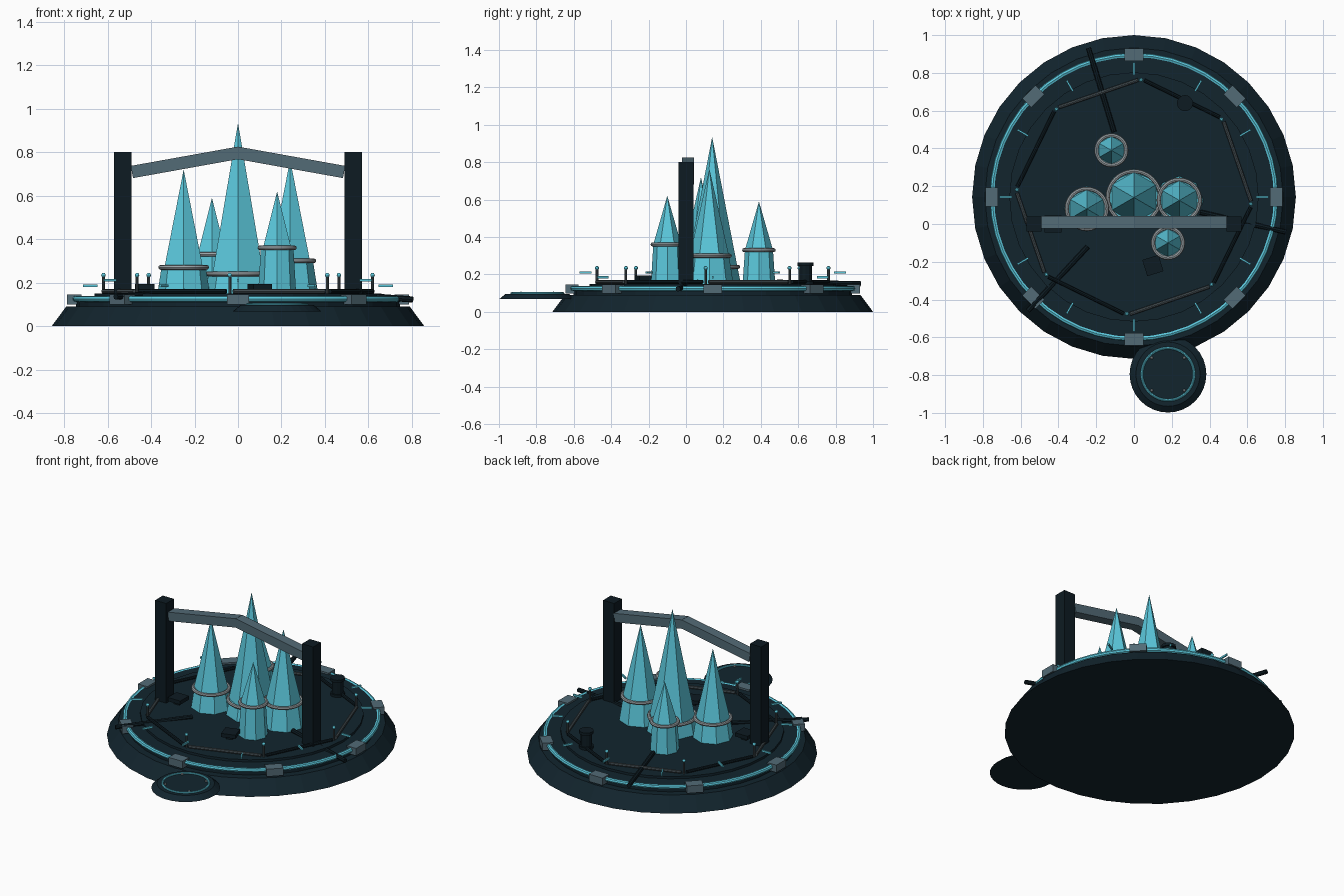
import bpy, math
from math import sin, cos, radians, pi
from mathutils import Vector

if "Cube" in bpy.data.objects:
    bpy.data.objects.remove(bpy.data.objects["Cube"])

CY = 0.143  # island centre in y


def material(name, r, g, b):
    m = bpy.data.materials.new(name)
    m.use_nodes = True
    m.diffuse_color = (r, g, b, 1)
    m.node_tree.nodes["Principled BSDF"].inputs["Base Color"].default_value = (r, g, b, 1)
    return m


NAVY = material("deep navy", 0.006, 0.018, 0.027)
BLACK = material("dark metal", 0.004, 0.011, 0.016)
CYAN = material("glowing cyan", 0.105, 0.58, 0.72)
STEEL = material("blue steel", 0.085, 0.145, 0.18)
GREY = material("rail grey", 0.06, 0.08, 0.09)
SILVER = material("silver band", 0.33, 0.37, 0.39)


def finish(name, mat, smooth=False):
    ob = bpy.context.object
    ob.name = name
    ob.data.materials.append(mat)
    if smooth:
        bpy.ops.object.shade_smooth_by_angle()
    return ob


def frustum(name, mat, x, y, z0, z1, r0, r1, sides=32, turn=pi / 2):
    bpy.ops.mesh.primitive_cone_add(vertices=sides, radius1=r0, radius2=r1, depth=z1 - z0,
                                    location=(x, y, (z0 + z1) / 2))
    return finish(name, mat)


def ring(name, mat, x, y, z, major, minor):
    bpy.ops.mesh.primitive_torus_add(major_radius=major, minor_radius=minor, major_segments=48,
                                     minor_segments=8, location=(x, y, z))
    return finish(name, mat, True)


def box(name, mat, loc, size, rot=(0, 0, 0)):
    bpy.ops.mesh.primitive_cube_add(size=1, location=loc, rotation=rot)
    ob = finish(name, mat)
    ob.scale = size
    return ob


def rod(name, mat, a, b, radius, sides=8):
    a, b = Vector(a), Vector(b)
    d = b - a
    bpy.ops.mesh.primitive_cylinder_add(vertices=sides, radius=radius, depth=d.length,
                                        location=(a + b) / 2,
                                        rotation=d.to_track_quat('Z', 'Y').to_euler())
    return finish(name, mat, True)


def polar(r, deg, z):
    return (r * cos(radians(deg)), CY + r * sin(radians(deg)), z)


# Island base and stepped deck
frustum("island_base", NAVY, 0, CY, 0, 0.09, 0.857, 0.79)
frustum("outer_deck", NAVY, 0, CY, 0.09, 0.135, 0.745, 0.745)
frustum("inner_deck", NAVY, 0, CY, 0.13, 0.15, 0.66, 0.66)

# Light ring with clamps
ring("deck_light_ring", CYAN, 0, CY, 0.125, 0.75, 0.014)
for i in range(8):
    a = 45 * i
    box("ring_clamp", STEEL, polar(0.753, a, 0.122), (0.068, 0.1, 0.048), (0, 0, radians(a)))

# Floating radial light strips
for i in range(12):
    z = 0.185 if i % 2 == 0 else 0.21
    box("light_strip", CYAN, polar(0.68, 30 * i, z), (0.066, 0.009, 0.012), (0, 0, radians(30 * i)))

# Railing posts, lamps and rails
for i in range(8):
    a = 41.5 + 45 * i
    rod("rail_post", GREY, polar(0.62, a, 0.14), polar(0.62, a, 0.23), 0.007)
    bpy.ops.mesh.primitive_uv_sphere_add(segments=10, ring_count=6, radius=0.011,
                                         location=polar(0.62, a, 0.234))
    finish("post_lamp", CYAN, True)
    mat = GREY if i % 2 else BLACK
    rod("rail", mat, polar(0.62, a + 1.5, 0.16), polar(0.62, a + 43.5, 0.16), 0.01)

# Radial pipes
for a, z in ((107, 0.15), (227, 0.135), (347, 0.122)):
    rod("radial_pipe", BLACK, polar(0.36, a, 0.158), polar(0.825, a, z), 0.014)

# Crystals with silver bands: x, y, tip height, band height, base radius, band radius
for x, y, tip, band, r0, r1 in ((0, 0.14, 0.935, 0.24, 0.155, 0.135),
                                (-0.25, 0.08, 0.72, 0.27, 0.122, 0.102),
                                (0.24, 0.125, 0.765, 0.30, 0.13, 0.105),
                                (0.18, -0.10, 0.62, 0.36, 0.088, 0.075),
                                (-0.12, 0.39, 0.59, 0.33, 0.088, 0.075)):
    frustum("crystal_base", CYAN, x, y, 0.14, band, r0, r1, 8)
    frustum("crystal_spire", CYAN, x, y, band, tip, r1, 0, 6)
    ring("crystal_band", SILVER, x, y, band, r1 + 0.004, 0.011)

# Gantry arch over the crystals
tilt = math.atan2(0.088, 0.49)
for s in (-1, 1):
    box("gantry_post", BLACK, (s * 0.53, 0.0, 0.465), (0.08, 0.08, 0.67))
    box("gantry_beam", STEEL, (s * 0.242, 0.01, 0.753), (0.5, 0.065, 0.057), (0, s * tilt, 0))

# Consoles on the deck
for x, y, turn in ((0.1, -0.22, 0.3), (-0.43, 0.0, 0)):
    box("console_top", BLACK, (x, y, 0.182), (0.09, 0.09, 0.024), (0, 0, turn))
    box("console_leg", BLACK, (x, y, 0.16), (0.04, 0.04, 0.04), (0, 0, turn))

# Storage barrel
frustum("barrel_body", BLACK, 0.27, 0.64, 0.14, 0.255, 0.034, 0.034, 12)
for z in (0.148, 0.245):
    frustum("barrel_rim", BLACK, 0.27, 0.64, z, z + 0.018, 0.043, 0.043, 12)

# Landing pad
PX, PY = 0.18, -0.795
frustum("landing_pad", NAVY, PX, PY, 0.068, 0.096, 0.203, 0.17)
ring("pad_light_ring", CYAN, PX, PY, 0.098, 0.138, 0.007)
for i in range(4):
    a = radians(45 + 90 * i)
    bpy.ops.mesh.primitive_uv_sphere_add(segments=8, ring_count=6, radius=0.008,
                                         location=(PX + 0.122 * cos(a), PY + 0.122 * sin(a), 0.1))
    finish("pad_lamp", SILVER, True)
